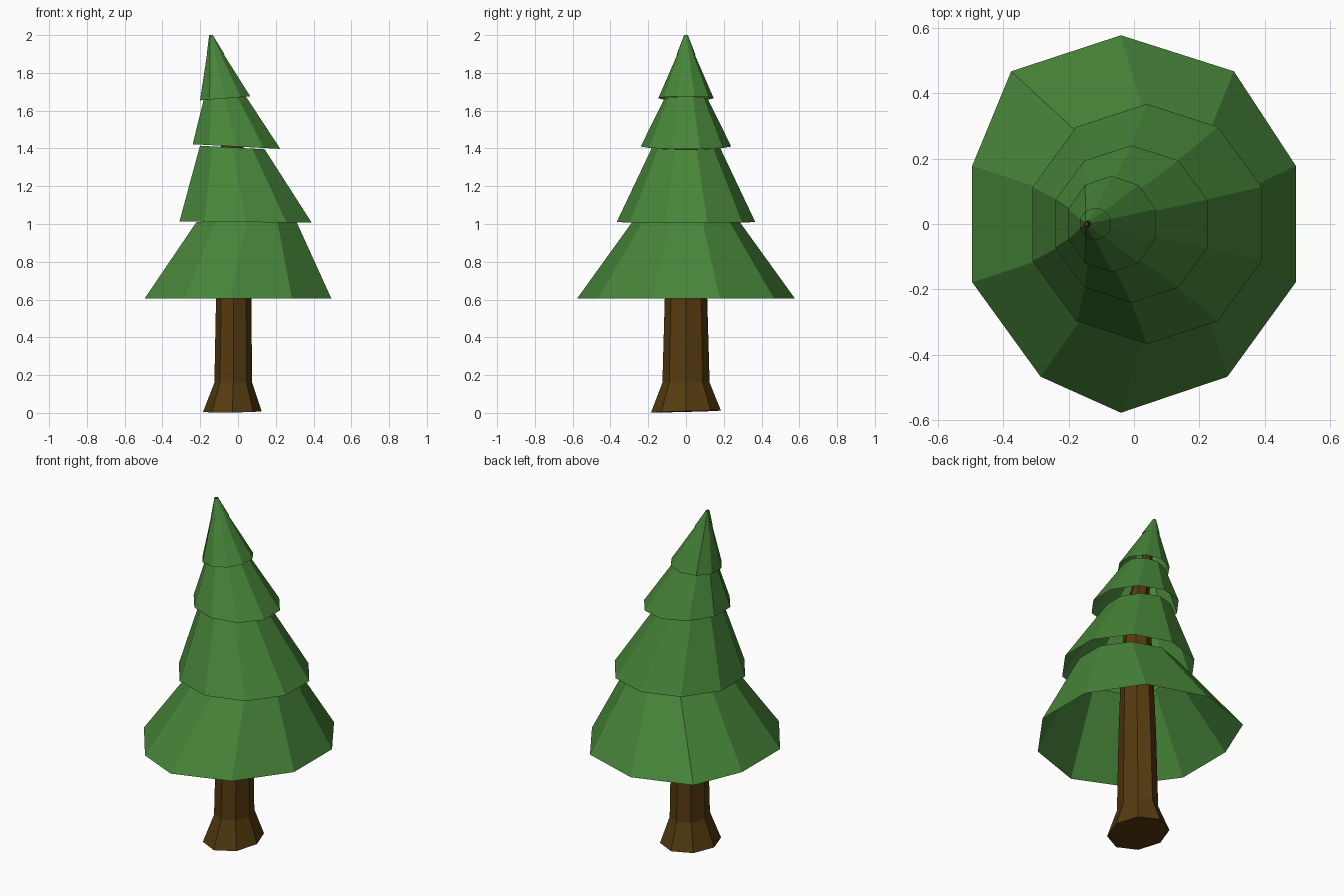
import bpy, bmesh
from math import cos, sin, radians, tau

cube = bpy.data.objects.get("Cube")
if cube:
    bpy.data.objects.remove(cube)


def make_material(name, rgb):
    mat = bpy.data.materials.new(name)
    mat.use_nodes = True
    mat.diffuse_color = (*rgb, 1)
    bsdf = next(n for n in mat.node_tree.nodes if n.type == 'BSDF_PRINCIPLED')
    bsdf.inputs["Base Color"].default_value = (*rgb, 1)
    return mat


needle_green = make_material("needle green", (0.063, 0.235, 0.041))
bark_brown = make_material("bark brown", (0.09, 0.043, 0.005))


def loft(name, sides, start, rings, mat, cap=False, nudges=None):
    """Join rings of (centre x, z, radius x, radius y, tilt x, tilt y)."""
    bm = bmesh.new()
    loops = []
    for cx, z, rx, ry, tilt_x, tilt_y in rings:
        loop = []
        for i in range(sides):
            a = start + tau * i / sides
            loop.append(bm.verts.new((cx + rx * cos(a), ry * sin(a),
                                      z + tilt_x * cos(a) + tilt_y * sin(a))))
        loops.append(loop)
    for i, dx in (nudges or {}).items():
        loops[0][i].co.x += dx
    for low, high in zip(loops, loops[1:]):
        for i in range(sides):
            j = (i + 1) % sides
            bm.faces.new((low[i], low[j], high[j], high[i]))
    if cap:
        bm.faces.new(loops[0][::-1])
        bm.faces.new(loops[-1])
    mesh = bpy.data.meshes.new(name)
    bm.to_mesh(mesh)
    bm.free()
    mesh.materials.append(mat)
    obj = bpy.data.objects.new(name, mesh)
    bpy.context.collection.objects.link(obj)
    return obj


# Trunk: flared foot, then a taper that leans over to the tip
loft("trunk", 8, 0, [
    (-0.03, 0.007, 0.155, 0.185, 0.002, 0.005),
    (-0.025, 0.16, 0.10, 0.125, 0, 0),
    (-0.023, 0.62, 0.093, 0.112, 0, 0),
    (-0.02, 1.15, 0.08, 0.085, 0, 0),
    (-0.035, 1.48, 0.055, 0.055, 0, 0),
    (-0.145, 1.99, 0.006, 0.006, 0, 0),
], bark_brown, cap=True)

# Foliage: hollow tiers, open at both ends, leaning toward the tip
tiers = {
    "bottom": [(0, 0.605, 0.52, 0.577, 0, 0), (0.045, 1.01, 0.279, 0.285, 0, 0)],
    "lower": [(0.04, 1.01, 0.368, 0.367, -0.003, 0), (-0.03, 1.405, 0.18, 0.18, -0.01, 0)],
    "middle": [(-0.008, 1.41, 0.244, 0.24, -0.013, 0), (-0.07, 1.665, 0.118, 0.114, 0.01, 0)],
    "upper": [(-0.068, 1.665, 0.14, 0.147, 0.011, 0), (-0.12, 1.9, 0.046, 0.045, 0, 0)],
    "top": [(-0.118, 1.897, 0.05, 0.05, 0, 0), (-0.143, 2.0, 0.01, 0.01, 0, 0)],
}
for name, rings in tiers.items():
    # The bottom rim is slightly irregular
    nudges = {0: -0.04, 1: -0.07, 4: 0.02, 5: -0.04, 6: -0.02} if name == "bottom" else None
    loft(name + "_foliage_tier", 10, radians(90), rings, needle_green, nudges=nudges)
